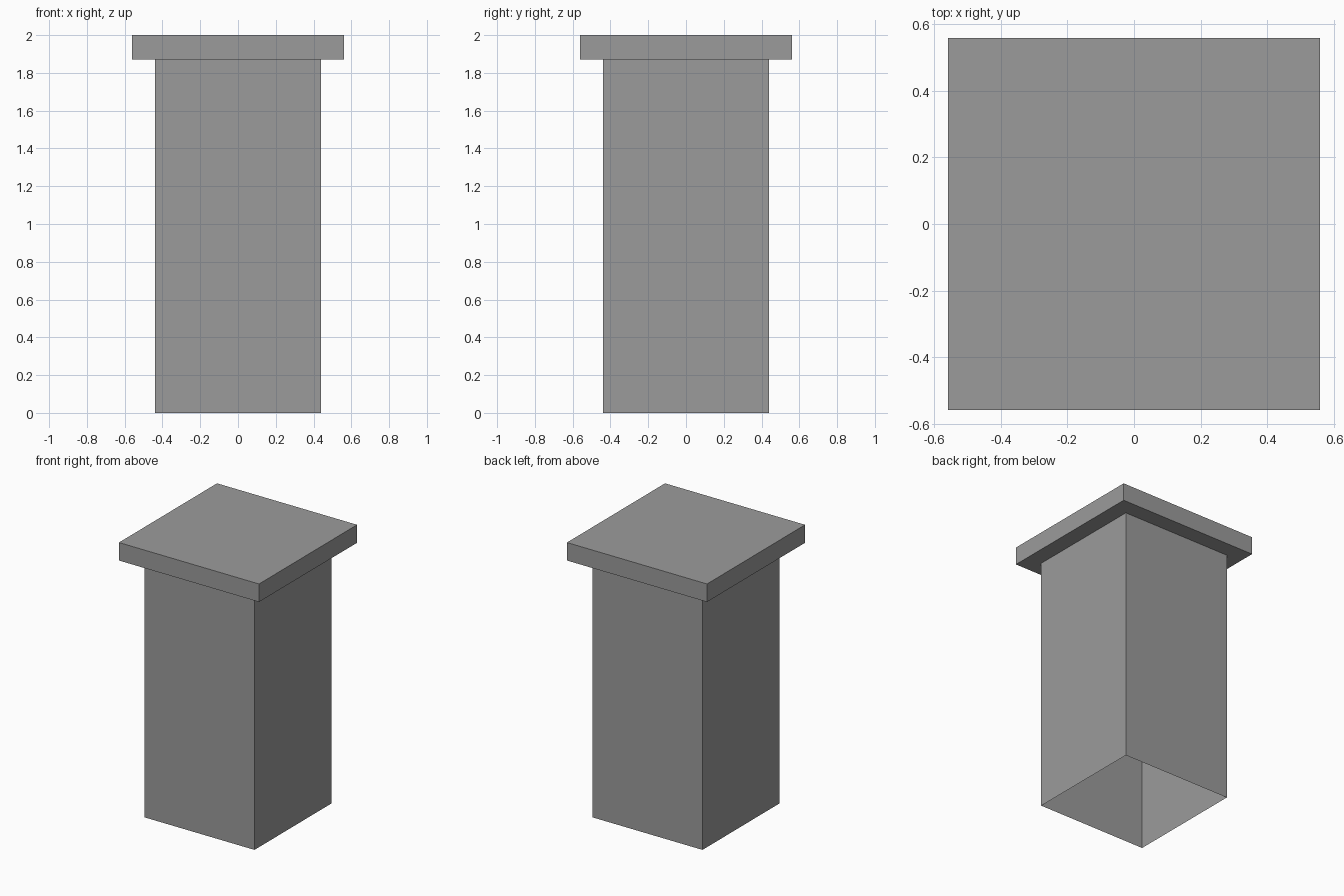
import bpy
import bmesh

cube = bpy.data.objects.get("Cube")
if cube:
    bpy.data.objects.remove(cube, do_unlink=True)

# Plain grey stone
stone = bpy.data.materials.new("grey_stone")
stone.use_nodes = True
grey = (0.33, 0.33, 0.33, 1)
stone.diffuse_color = grey
stone.node_tree.nodes["Principled BSDF"].inputs["Base Color"].default_value = grey

SHAFT, CAP = 0.44, 0.56      # half widths
CAP_BASE, TOP = 1.87, 2.0    # heights

bm = bmesh.new()


def square_ring(half, z):
    corners = ((-1, -1), (1, -1), (1, 1), (-1, 1))
    return [bm.verts.new((x * half, y * half, z)) for x, y in corners]


# Thin-walled shaft, open underneath, stepping out into the flat cap
rings = [square_ring(h, z) for h, z in
         ((SHAFT, 0), (SHAFT, CAP_BASE), (CAP, CAP_BASE), (CAP, TOP))]
for low, high in zip(rings, rings[1:]):
    for i in range(4):
        j = (i + 1) % 4
        bm.faces.new((low[i], low[j], high[j], high[i]))
bm.faces.new(rings[-1])

mesh = bpy.data.meshes.new("capped_pillar")
bm.to_mesh(mesh)
bm.free()
mesh.materials.append(stone)
pillar = bpy.data.objects.new("capped_pillar", mesh)
bpy.context.collection.objects.link(pillar)
